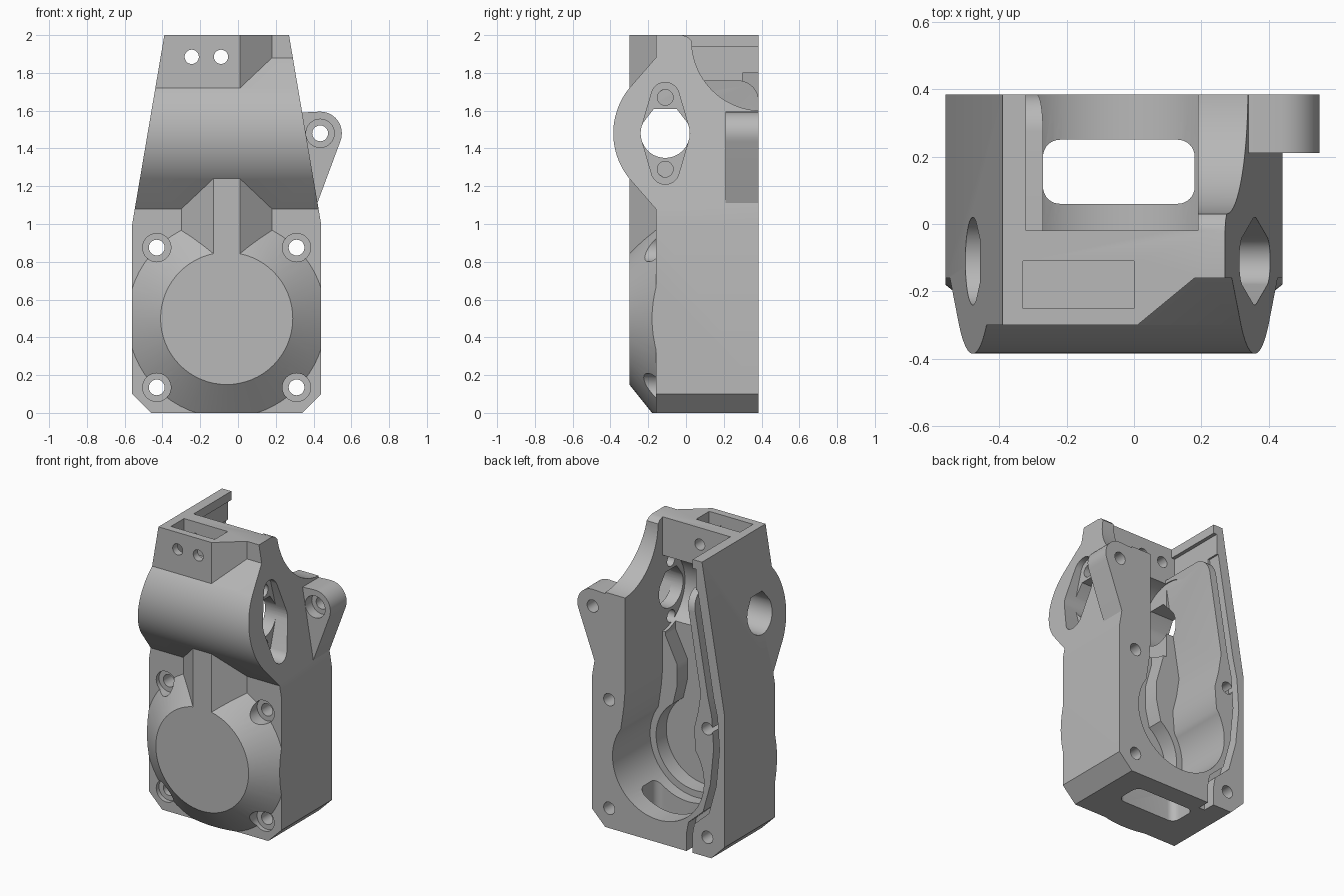
import bpy, bmesh
from math import sin, cos, radians
from mathutils import Vector

if "Cube" in bpy.data.objects:
    bpy.data.objects.remove(bpy.data.objects["Cube"], do_unlink=True)

grey = bpy.data.materials.new("plain_grey")
grey.use_nodes = True
grey.diffuse_color = (0.48, 0.48, 0.48, 1)
grey.node_tree.nodes["Principled BSDF"].inputs["Base Color"].default_value = (0.48, 0.48, 0.48, 1)


def arc(cx, cy, r, start, end, n=24):
    """Points on an arc, angles in degrees."""
    angles = [radians(start + (end - start) * i / n) for i in range(n + 1)]
    return [(cx + r * cos(a), cy + r * sin(a)) for a in angles]


def circle(cx, cy, r, n=32):
    return arc(cx, cy, r, 0, 360, n)[:-1]


def rect(a, b, c, d):
    return [(a, b), (c, b), (c, d), (a, d)]


def place(p, axis, t):
    a, b = p
    return {"x": (t, a, b), "y": (a, t, b), "z": (a, b, t)}[axis]


def finish(bm, name):
    bmesh.ops.recalc_face_normals(bm, faces=bm.faces)
    mesh = bpy.data.meshes.new(name)
    bm.to_mesh(mesh)
    bm.free()
    mesh.materials.append(grey)
    ob = bpy.data.objects.new(name, mesh)
    bpy.context.scene.collection.objects.link(ob)
    return ob


def prism(name, pts, axis, lo, hi, hull=False):
    """Extrude a 2D profile along one axis, optionally as its convex hull."""
    bm = bmesh.new()
    verts = [bm.verts.new(place(p, axis, lo)) for p in pts]
    if hull:
        verts += [bm.verts.new(place(p, axis, hi)) for p in pts]
        out = bmesh.ops.convex_hull(bm, input=verts)
        loose = {v for v in out["geom_interior"] if isinstance(v, bmesh.types.BMVert)}
        bmesh.ops.delete(bm, geom=list(loose), context="VERTS")
        bmesh.ops.dissolve_limit(bm, angle_limit=0.01, verts=bm.verts, edges=bm.edges)
    else:
        face = bm.faces.new(verts)
        out = bmesh.ops.extrude_face_region(bm, geom=[face])
        shift = Vector(place((0, 0), axis, hi - lo))
        moved = [v for v in out["geom"] if isinstance(v, bmesh.types.BMVert)]
        bmesh.ops.translate(bm, verts=moved, vec=shift)
    return finish(bm, name)


def combine(target, tool, operation):
    tool.hide_render = True
    mod = target.modifiers.new(operation, "BOOLEAN")
    mod.operation, mod.solver, mod.object = operation, "EXACT", tool
    bpy.context.view_layer.objects.active = target
    bpy.ops.object.modifier_apply(modifier=mod.name)
    bpy.data.objects.remove(tool, do_unlink=True)


def cut(*args, **kw):
    combine(housing, prism("cutter", *args, **kw), "DIFFERENCE")


def add(*args, **kw):
    combine(housing, prism("part", *args, **kw), "UNION")


# Oversized solid: back slab, bulge, upper block and flared post
housing = prism("housing", rect(-0.8, -0.3, 0.8, 2.3), "y", -0.16, 0.385)
add([(0, 1.08), (-0.16, 1.08)] + arc(-0.005, 1.48, 0.38, 219, 141) + [(-0.16, 1.88), (0, 1.88)],
    "x", -0.7, 0.7)
add([(-0.7, 0), (-0.7, -0.3), (0.01, -0.3), (0.18, -0.16), (0.18, 0)], "z", 1.5, 2.2)
add([(-0.3, -0.16), (-0.13, -0.3), (0.01, -0.3), (0.18, -0.16), (0.18, 0), (-0.3, 0)], "z", 0.6, 1.4)

# Conical front cover
bm = bmesh.new()
rings = [[bm.verts.new((x, y, z)) for x, z in circle(-0.06, 0.5, r, 64)]
         for y, r in ((-0.3, 0.35), (0, 0.725))]
for ring in rings:
    bm.faces.new(ring)
for i in range(64):
    j = (i + 1) % 64
    bm.faces.new((rings[0][i], rings[0][j], rings[1][j], rings[1][i]))
combine(housing, finish(bm, "front_cover"), "UNION")

# Trim everything to the tapered outline
outline = [(-0.46, 0), (0.34, 0), (0.44, 0.1), (0.44, 1), (0.27, 2), (-0.39, 2), (-0.56, 1), (-0.56, 0.1)]
combine(housing, prism("outline", outline, "y", -0.6, 0.6), "INTERSECT")

# Side lug
add(circle(0.435, 1.48, 0.115) + [(0.34, 1.59), (0.25, 1.5), (0.3, 1.11), (0.42, 1.11)],
    "y", 0.21, 0.385, hull=True)

# Main cavity, open at the back and the top
cut(arc(-0.06, 0.5, 0.345, 35, -215, 48) + [(-0.33, 0.85), (-0.36, 0.97), (-0.38, 1.1), (-0.27, 1.76),
    (-0.27, 2.2), (0.19, 2.2), (0.19, 0.97), (0.2, 0.85)], "y", -0.02, 0.5)
cut(rect(-0.32, -0.02, 0.19, 0.5), "z", 1.9, 2.2)
cut([(-0.02, 1.76)] + arc(0.275, 1.65, 0.11, 90, 0, 10) + [(0.5, 1.65), (0.5, 1.94), (-0.02, 1.94)],
    "x", -0.345, 0.1)

# Deeper figure-eight pocket and hollow bulge
cut(arc(-0.06, 0.5, 0.3, 55, -235, 40) + [(-0.2, 0.88), (-0.2, 1.02), (-0.25, 1.2), (-0.25, 1.5),
    (0.17, 1.5), (0.17, 1.2), (0.08, 1.02), (0.08, 0.88)], "y", -0.13, 0.05)
cut(circle(0, 1.48, 0.26, 48), "x", -0.28, 0.19)

# Groove behind the thin side wall
path = [(-0.335, 1.8), (-0.455, 1.1), (-0.485, 0.97), (-0.5, 0.75), (-0.475, 0.5), (-0.42, 0.3),
        (-0.31, 0.2), (-0.295, 0.12), (-0.295, -0.1)]
cut([(x - 0.022, z) for x, z in path] + [(x + 0.022, z) for x, z in reversed(path)], "y", 0.3, 0.5)

# Swept cutaway in one side wall
cut([(-0.02, 2.2), (-0.02, 2), (0.01, 1.99)] + arc(0.4, 1.97, 0.37, 180, 270) + [(0.6, 1.6), (0.6, 2.2)],
    "x", 0.1, 0.7)

# Side bore with truncated top, motor recess and its two screws
bore = arc(-0.11, 1.48, 0.13, 25, -205, 32) + [(-0.17, 1.61), (-0.05, 1.61)]
cut(bore, "x", -0.7, -0.15)
cut(bore, "x", 0.1, 0.7)
cut(circle(-0.11, 1.48, 0.13) + circle(-0.11, 1.285, 0.075) + circle(-0.11, 1.675, 0.075),
    "x", 0.275, 0.7, hull=True)
for z in (1.29, 1.67):
    cut(circle(-0.11, z, 0.042, 20), "x", 0.1, 0.7)

# Slot through the floor
cut(circle(-0.22, 0.11, 0.05) + circle(0.13, 0.11, 0.05) + circle(-0.22, 0.2, 0.05) + circle(0.13, 0.2, 0.05),
    "z", -0.2, 0.35, hull=True)

# Top pocket with its cross holes
cut(rect(-0.33, -0.25, 0, -0.11), "z", 1.78, 2.2)
for x in (-0.245, -0.09):
    cut(circle(x, 1.885, 0.038, 20), "y", -0.6, 0.1)

# Corner screws with counterbores
for x in (-0.43, 0.31):
    for z in (0.135, 0.875):
        cut(circle(x, z, 0.042, 20), "y", -0.6, 0.6)
        cut(circle(x, z, 0.075), "y", -0.6, -0.13)

# Lug screw
cut(circle(0.435, 1.48, 0.042, 20), "y", 0, 0.6)
cut(circle(0.435, 1.48, 0.075), "y", 0.2, 0.28)

# One material, sharp edges kept
housing.data.materials.clear()
housing.data.materials.append(grey)
for poly in housing.data.polygons:
    poly.material_index = 0
bpy.ops.object.select_all(action="DESELECT")
housing.select_set(True)
bpy.context.view_layer.objects.active = housing
bpy.ops.object.shade_smooth_by_angle(angle=radians(30))
